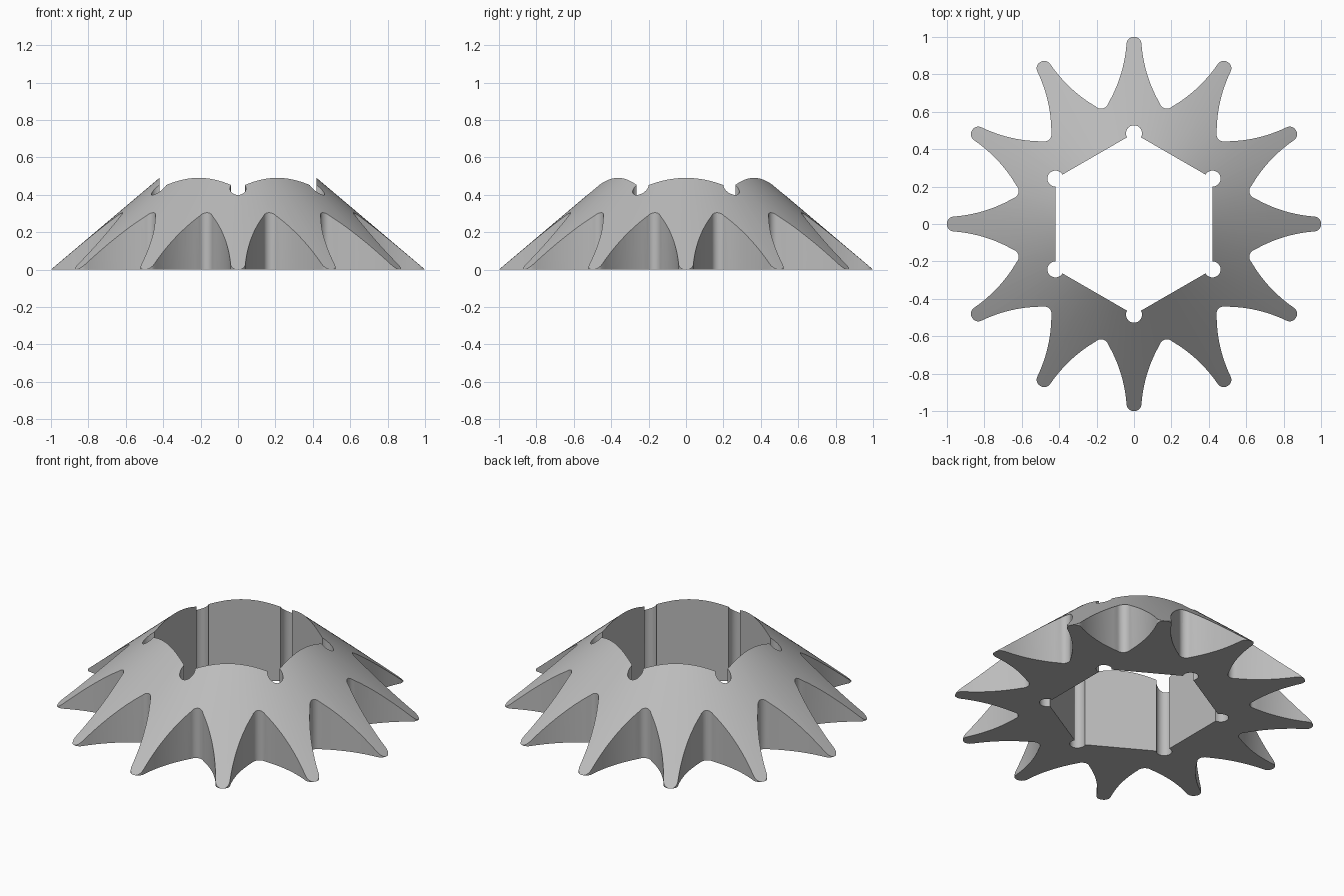
import bpy, bmesh, math
from mathutils import Vector, Matrix

cube = bpy.data.objects.get("Cube")
if cube:
    bpy.data.objects.remove(cube, do_unlink=True)

TEETH = 12
SLOPE_TOP = 0.845      # height of the full cone's apex
HEX_R = 0.485          # hexagon corner radius
NOTCH_R = 0.043        # relief hole at each hexagon corner


def polar(r, deg):
    return Vector((r * math.cos(math.radians(deg)), r * math.sin(math.radians(deg))))


def arc(centre, r, start, end, steps):
    return [centre + polar(r, start + (end - start) * i / steps) for i in range(steps + 1)]


def bezier(a, b, c, steps):
    ts = [i / steps for i in range(1, steps)]
    return [a * (1 - t) ** 2 + b * 2 * t * (1 - t) + c * t * t for t in ts]


def repeat(points, count, first):
    out = []
    for i in range(count):
        turn = Matrix.Rotation(math.radians(first + 360 * i / count), 2)
        out += [turn @ p for p in points]
    return out


def prism(name, outline, z0, z1):
    bm = bmesh.new()
    face = bm.faces.new([bm.verts.new((p.x, p.y, z0)) for p in outline])
    new = bmesh.ops.extrude_face_region(bm, geom=[face])["geom"]
    bmesh.ops.translate(bm, vec=(0, 0, z1 - z0),
                        verts=[v for v in new if isinstance(v, bmesh.types.BMVert)])
    bmesh.ops.recalc_face_normals(bm, faces=bm.faces)
    mesh = bpy.data.meshes.new(name)
    bm.to_mesh(mesh)
    bm.free()
    obj = bpy.data.objects.new(name, mesh)
    bpy.context.collection.objects.link(obj)
    obj.hide_render = True
    return obj


# One tooth pointing along +x: rounded tip, bowed flank, rounded valley
tip = arc(Vector((0.961, 0)), 0.04, -80, 80, 12)
half = 180 / TEETH
valley_arc = arc(polar(0.681, half), 0.041, 300 + half - 180, 60 + half + 180, 10)
valley_arc = [p for p in arc(polar(0.681, half), 0.041, half + 240, half + 120, 10)]
valley_in, valley_out = valley_arc[0], valley_arc[-1]
flank_mid = (tip[-1] + valley_in) / 2 + Vector((-0.012, -0.036))
flank = bezier(tip[-1], flank_mid, valley_in, 12)
turn = Matrix.Rotation(math.radians(2 * half), 2)
next_flank = [turn @ Vector((p.x, -p.y)) for p in reversed(flank)]
star = prism("star_cutter", repeat(tip + flank + valley_arc + next_flank, TEETH, 0), -0.1, 1)

# Hexagonal bore with a round relief at every corner
corner = arc(Vector((HEX_R, 0)), NOTCH_R, -120, 120, 20)
bore = prism("bore_cutter", repeat(corner, 6, 30), -0.2, 1.1)

# Conical body trimmed to the star outline and bored through
bpy.ops.mesh.primitive_cone_add(vertices=192, radius1=1, radius2=0.2,
                                depth=SLOPE_TOP * 0.8, location=(0, 0, SLOPE_TOP * 0.4))
body = bpy.context.object
body.name = "star_ring"
for cutter, op in ((star, 'INTERSECT'), (bore, 'DIFFERENCE')):
    mod = body.modifiers.new(cutter.name, 'BOOLEAN')
    mod.object, mod.operation, mod.solver = cutter, op, 'EXACT'
    bpy.ops.object.modifier_apply(modifier=mod.name)
    bpy.data.objects.remove(cutter, do_unlink=True)
bpy.ops.object.transform_apply(location=True, rotation=False, scale=False)
bpy.ops.object.shade_smooth_by_angle(angle=math.radians(30))

# Plain grey finish
grey = bpy.data.materials.new("light_grey")
grey.use_nodes = True
colour = (0.5, 0.5, 0.5, 1)
grey.diffuse_color = colour
grey.node_tree.nodes["Principled BSDF"].inputs["Base Color"].default_value = colour
body.data.materials.clear()
body.data.materials.append(grey)
